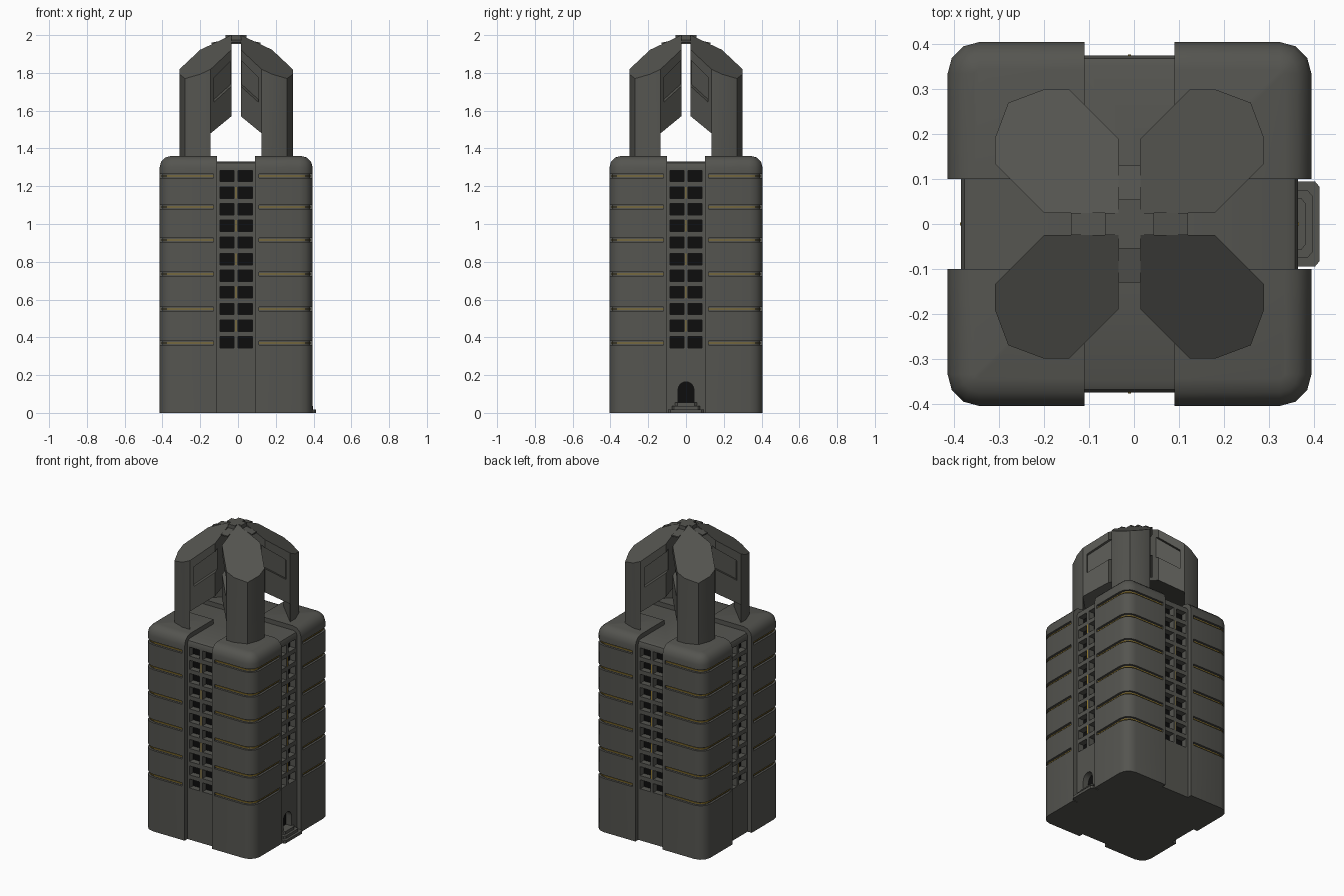
import bpy, bmesh, math

if "Cube" in bpy.data.objects:
    bpy.data.objects.remove(bpy.data.objects["Cube"])

CX = -0.01  # tower axis


def material(name, rgb):
    m = bpy.data.materials.new(name)
    m.diffuse_color = (*rgb, 1)
    m.use_nodes = True
    m.node_tree.nodes["Principled BSDF"].inputs["Base Color"].default_value = m.diffuse_color
    return m


STONE = material("grey stone", (0.09, 0.09, 0.08))
BLACK = material("black opening", (0.004, 0.004, 0.004))
GOLD = material("dull gold", (0.30, 0.20, 0.03))


def loft(bm, rings):
    """Closed solid through rings of equal point count."""
    vs = [[bm.verts.new(p) for p in ring] for ring in rings]
    n = len(vs[0])
    for a, b in zip(vs, vs[1:]):
        for i in range(n):
            j = (i + 1) % n
            bm.faces.new((a[i], a[j], b[j], b[i]))
    bm.faces.new(vs[0][::-1])
    bm.faces.new(vs[-1])


def box(bm, x0, x1, y0, y1, z0, z1):
    loft(bm, [[(x0, y0, z), (x1, y0, z), (x1, y1, z), (x0, y1, z)] for z in (z0, z1)])


def make(name, bm, mats):
    bmesh.ops.recalc_face_normals(bm, faces=bm.faces)
    me = bpy.data.meshes.new(name)
    bm.to_mesh(me)
    bm.free()
    ob = bpy.data.objects.new(name, me)
    ob.location.x = CX
    bpy.context.collection.objects.link(ob)
    for m in mats:
        me.materials.append(m)
    return ob


def finish(ob, cutter=None, mirror=False):
    """Apply the cut and the four-way mirror, then shade."""
    if cutter:
        mod = ob.modifiers.new("cut", 'BOOLEAN')
        mod.operation, mod.solver, mod.object = 'DIFFERENCE', 'EXACT', cutter
        cutter.hide_render = True
    if mirror:
        mod = ob.modifiers.new("mirror", 'MIRROR')
        mod.use_axis = (True, True, False)
        mod.use_mirror_merge = False
    bpy.context.view_layer.update()
    dg = bpy.context.evaluated_depsgraph_get()
    me = bpy.data.meshes.new_from_object(ob.evaluated_get(dg))
    ob.modifiers.clear()
    ob.data = me
    if cutter:
        bpy.data.objects.remove(cutter)
    bpy.ops.object.select_all(action='DESELECT')
    ob.select_set(True)
    bpy.context.view_layer.objects.active = ob
    bpy.ops.object.shade_smooth_by_angle(angle=math.radians(35))


def outer_path(off, start):
    """Outer wall line of a corner block, rounded at the corner."""
    r, e = 0.07 + off, 0.405 + off
    arc = [(0.335 + r * math.cos(t * math.pi / 6), 0.335 + r * math.sin(t * math.pi / 6))
           for t in range(4)]
    return [(e, start)] + arc + [(start, e)]


def at(pts, z):
    return [(x, y, z) for x, y in pts]


# Corner blocks with a rounded roof edge
bm = bmesh.new()
layers = [(0, 0)] + [(1.30 + 0.06 * math.sin(t), -0.06 * (1 - math.cos(t)))
                     for t in (0, math.pi / 6, math.pi / 3, math.pi / 2)]
loft(bm, [at([(0.1, 0.1)] + outer_path(off, 0.1), z) for z, off in layers])
blocks = make("corner_blocks", bm, [STONE])

# Light slots wrapping each corner, with a gold strip inside
cut, strips = bmesh.new(), bmesh.new()
for z in (0.37, 0.55, 0.735, 0.915, 1.09, 1.255):
    for b, inner, outer, h in ((cut, -0.014, 0.02, 0.011), (strips, -0.016, -0.008, 0.003)):
        band = outer_path(outer, 0.12) + outer_path(inner, 0.12)[::-1]
        loft(b, [at(band, z - h), at(band, z + h)])
finish(blocks, make("slot_cutter", cut, [STONE]), True)
finish(make("slot_light_strips", strips, [GOLD]), None, True)


# Recessed cross-shaped core
def cross(L, w=0.1):
    return [(L, -w), (L, w), (w, w), (w, L), (-w, L), (-w, w),
            (-L, w), (-L, -w), (-w, -w), (-w, -L), (w, -L), (w, -w)]


bm = bmesh.new()
loft(bm, [at(cross(L), z) for z, L in ((0, 0.375), (1.305, 0.375), (1.322, 0.368), (1.33, 0.35))])
core = make("core", bm, [STONE, BLACK])

# Window grid on four sides and the arched door
BACK = 0.335
cut, lights = bmesh.new(), bmesh.new()
for row in range(11):
    z = 0.374 + 0.088 * row
    for s in (-1, 1):
        d0, d1 = sorted((s * BACK, s * 0.42))
        g0, g1 = sorted((s * 0.37, s * 0.377))
        for a, b in ((-0.086, -0.01), (0.01, 0.086)):
            box(cut, d0, d1, a, b, z - 0.03, z + 0.03)
            box(cut, a, b, d0, d1, z - 0.03, z + 0.03)
        if row % 2:
            box(lights, g0, g1, -0.003, 0.003, z - 0.03, z + 0.03)
            box(lights, -0.003, 0.003, g0, g1, z - 0.03, z + 0.03)
arch = [(-0.043, 0.055), (0.043, 0.055)] + [
    (0.043 * math.cos(i * math.pi / 8), 0.12 + 0.045 * math.sin(i * math.pi / 8)) for i in range(9)]
loft(cut, [[(x, y, z) for y, z in arch] for x in (BACK, 0.42)])
finish(core, make("opening_cutter", cut, [STONE]))
for p in core.data.polygons:
    c, n = p.center, p.normal
    depth = max(abs(c.x), abs(c.y))
    if abs(depth - BACK) < 0.002 and abs(n.z) < 0.1:
        p.material_index = 1
finish(make("window_lights", lights, [GOLD]))

# Door steps
bm = bmesh.new()
for w, reach, h in ((0.095, 0.423, 0.018), (0.075, 0.407, 0.036), (0.058, 0.392, 0.055)):
    loft(bm, [at([(0.36, -w), (reach - 0.01, -w), (reach, -w + 0.012),
                  (reach, w - 0.012), (reach - 0.01, w), (0.36, w)], z) for z in (0, h)])
finish(make("door_steps", bm, [STONE]))


# Crown: four pillars with sloping tops
def top(x, y):
    return 2.0 - 0.47 * (x + y - 0.05)


def under(x, y):
    return 1.48 + 0.41 * (0.435 - x - y)


def sloped(pts, low):
    return [[(x, y, low(x, y)) for x, y in pts], [(x, y, top(x, y)) for x, y in pts]]


bm = bmesh.new()
loft(bm, sloped([(0.135, 0.30), (0.19, 0.30), (0.27, 0.27), (0.30, 0.19), (0.30, 0.135)],
                lambda x, y: 1.32))
finish(make("crown_pillars", bm, [STONE]), None, True)

# Overhanging inner wings, with a recess on each diagonal side
bm = bmesh.new()
loft(bm, sloped([(0.135, 0.30), (0.30, 0.135), (0.19, 0.025), (0.025, 0.025), (0.025, 0.19)], under))
wings = make("crown_wings", bm, [STONE])
cut = bmesh.new()
panel = [(0.40, 1.645), (0.40, 1.775), (0.19, 1.88), (0.19, 1.74)]
for swap in (False, True):
    rings = []
    for d in (-0.03, 0.016):
        ring = [((u - 0.165) / 2 + d, (u + 0.165) / 2 - d, z) for u, z in panel]
        rings.append([(y, x, z) if swap else (x, y, z) for x, y, z in ring])
    loft(cut, rings)
finish(wings, make("recess_cutter", cut, [STONE]), True)

# Cap joining the four wings at the peak
bm = bmesh.new()
side = [(-0.13, 1.952), (0.13, 1.952), (0.13, 1.96), (0.055, 1.975), (0.055, 2.0),
        (-0.055, 2.0), (-0.055, 1.975), (-0.13, 1.96)]
loft(bm, [[(a, w, z) for a, z in side] for w in (-0.025, 0.025)])
loft(bm, [[(w, a, z) for a, z in side] for w in (-0.0249, 0.0249)])
finish(make("crown_cap", bm, [STONE]))
